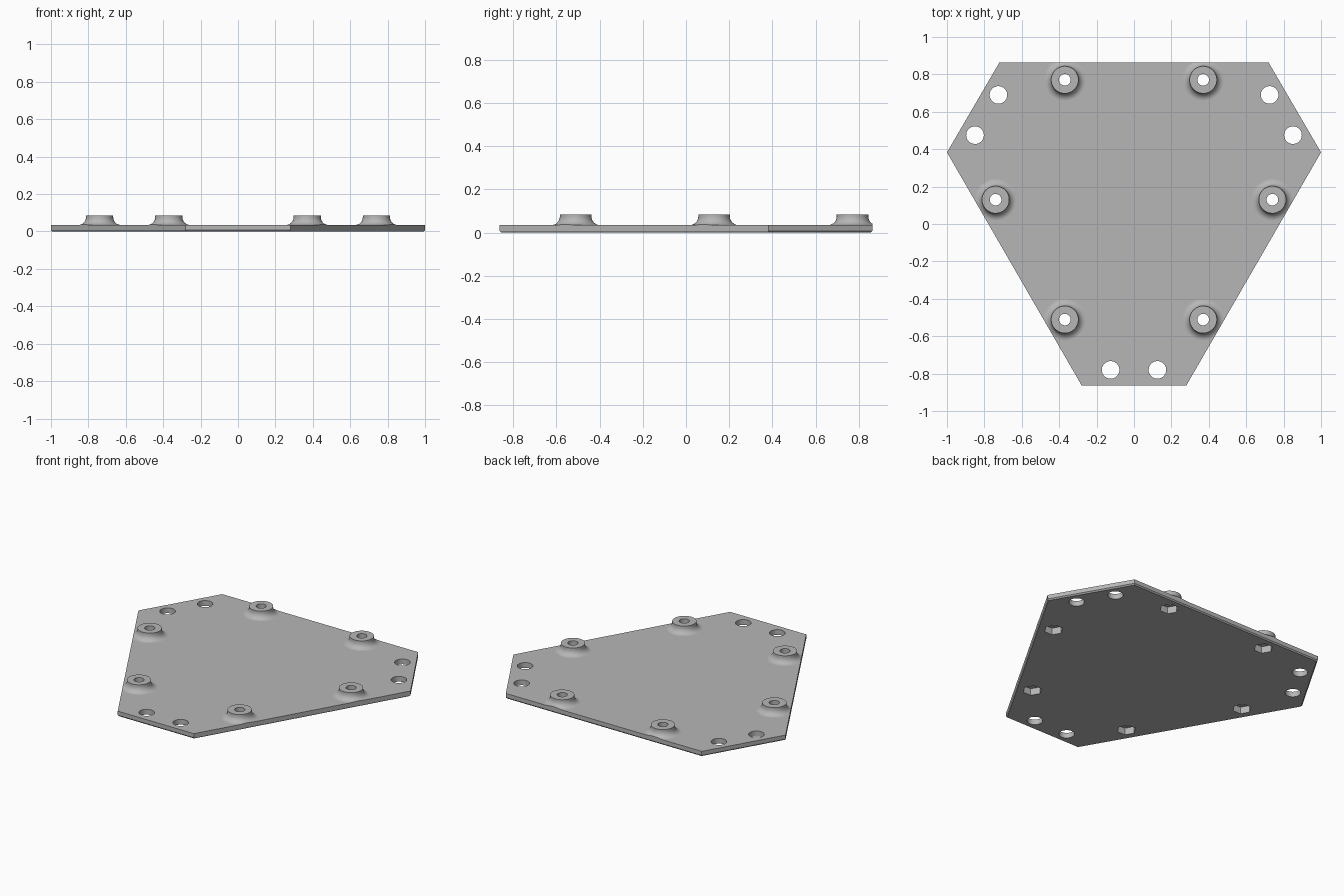
import bpy, bmesh, math

cube = bpy.data.objects.get("Cube")
if cube:
    bpy.data.objects.remove(cube, do_unlink=True)

grey = bpy.data.materials.new("plain grey")
grey.use_nodes = True
grey.diffuse_color = (0.47, 0.47, 0.47, 1)
grey.node_tree.nodes["Principled BSDF"].inputs["Base Color"].default_value = (0.47, 0.47, 0.47, 1)

TOP, BOSS_TOP = 0.035, 0.085
BOSS_R, FILLET = 0.073, 0.04
CENTRE_Y = 0.13


def add_rings(bm, rings):
    """Stack closed rings of points into a capped solid."""
    rows = [[bm.verts.new(p) for p in ring] for ring in rings]
    n = len(rows[0])
    for a, b in zip(rows, rows[1:]):
        for i in range(n):
            j = (i + 1) % n
            bm.faces.new((a[i], a[j], b[j], b[i]))
    bm.faces.new(rows[0][::-1])
    bm.faces.new(rows[-1])


def add_lathe(bm, centre, profile, sides):
    x, y = centre
    steps = [math.tau * i / sides for i in range(sides)]
    add_rings(bm, [[(x + r * math.cos(a), y + r * math.sin(a), z) for a in steps]
                   for r, z in profile])


def make_object(name, bm):
    bmesh.ops.recalc_face_normals(bm, faces=bm.faces)
    mesh = bpy.data.meshes.new(name)
    bm.to_mesh(mesh)
    bm.free()
    mesh.materials.append(grey)
    ob = bpy.data.objects.new(name, mesh)
    bpy.context.collection.objects.link(ob)
    return ob


def lathes(name, centres, profile, sides):
    bm = bmesh.new()
    for c in centres:
        add_lathe(bm, c, profile, sides)
    return make_object(name, bm)


def combine(target, tool, operation):
    bpy.context.view_layer.objects.active = target
    mod = target.modifiers.new(operation.lower(), "BOOLEAN")
    mod.operation, mod.object, mod.solver = operation, tool, "EXACT"
    bpy.ops.object.modifier_apply(modifier=mod.name)
    bpy.data.objects.remove(tool, do_unlink=True)


# Six bosses on a circle, and three pairs of mounting holes at the corners
bosses = [(0.74 * math.cos(math.radians(a)), CENTRE_Y + 0.74 * math.sin(math.radians(a)))
          for a in range(0, 360, 60)]
half_holes = [(0.725, 0.69), (0.85, 0.475), (0.125, -0.78)]
holes = [(s * x, y) for s in (1, -1) for x, y in half_holes]

# Oversized slab, trimmed to the outline after the bosses are joined
bm = bmesh.new()
square = [(-2, -2), (2, -2), (2, 2), (-2, 2)]
add_rings(bm, [[(x, y, z) for x, y in square] for z in (-0.1, TOP)])
plate = make_object("mounting_plate", bm)

# Bosses with a concave fillet at the foot
arc = [math.radians(a) for a in range(0, 91, 15)]
profile = [(BOSS_R + FILLET, 0.01)]
profile += [(BOSS_R + FILLET * (1 - math.sin(a)), TOP + FILLET * (1 - math.cos(a))) for a in arc]
profile.append((BOSS_R, BOSS_TOP))
combine(plate, lathes("bosses", bosses, profile, 48), "UNION")

# Six-sided outline with a small chamfer along the bottom edge
outline = [(-0.28, -0.863), (0.28, -0.863), (1, 0.383), (0.72, 0.863), (-0.72, 0.863), (-1, 0.383)]
bm = bmesh.new()
add_rings(bm, [[(x * s, y * s, z) for x, y in outline]
               for s, z in ((0.992, 0), (1, 0.008), (1, 0.2))])
combine(plate, make_object("outline", bm), "INTERSECT")

# Mounting holes, bolt holes and hexagonal nut pockets underneath
for name, centres, radius, depth, sides in (
        ("mounting_holes", holes, 0.047, 0.3, 40),
        ("bolt_holes", bosses, 0.031, 0.3, 32),
        ("nut_pockets", bosses, 0.058, 0.045, 6)):
    combine(plate, lathes(name, centres, [(radius, -0.1), (radius, depth)], sides), "DIFFERENCE")

# Smooth the round parts while keeping the flat faces flat
bpy.ops.object.select_all(action="DESELECT")
plate.select_set(True)
bpy.context.view_layer.objects.active = plate
bpy.ops.object.shade_smooth_by_angle(angle=math.radians(30))
weighted = plate.modifiers.new("flat normals", "WEIGHTED_NORMAL")
weighted.keep_sharp = True
